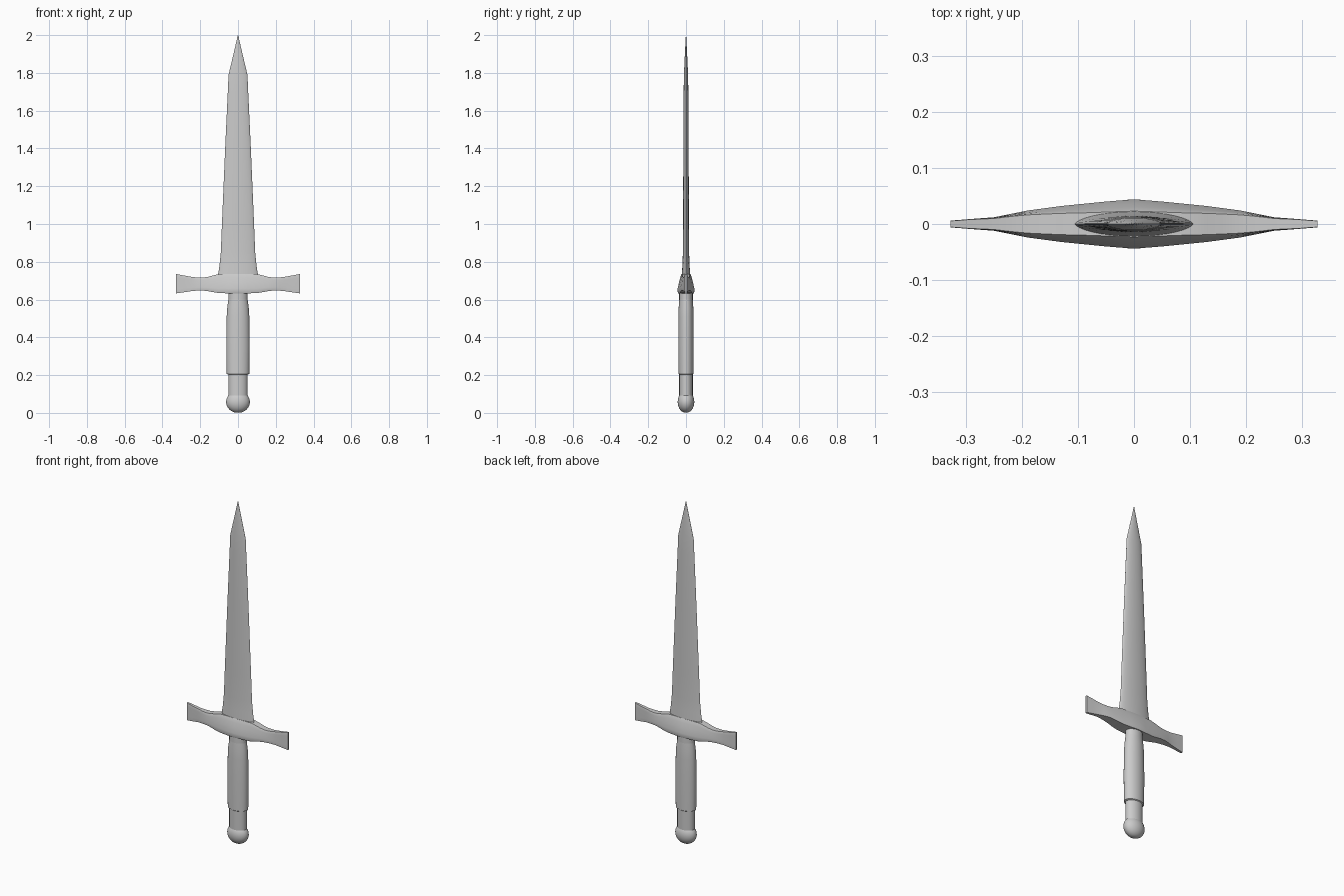
import bpy, bmesh, math

if "Cube" in bpy.data.objects:
    bpy.data.objects.remove(bpy.data.objects["Cube"])


def loft(name, rings, angle=35):
    """Skin a list of equally sized point rings and cap both ends."""
    bm = bmesh.new()
    vs = [[bm.verts.new(p) for p in ring] for ring in rings]
    n = len(rings[0])
    for a, b in zip(vs, vs[1:]):
        for i in range(n):
            j = (i + 1) % n
            bm.faces.new((a[i], a[j], b[j], b[i]))
    bm.faces.new(vs[0])
    bm.faces.new(vs[-1])
    bmesh.ops.remove_doubles(bm, verts=bm.verts, dist=1e-5)
    bmesh.ops.recalc_face_normals(bm, faces=bm.faces)
    me = bpy.data.meshes.new(name)
    bm.to_mesh(me)
    bm.free()
    ob = bpy.data.objects.new(name, me)
    bpy.context.collection.objects.link(ob)
    bpy.ops.object.select_all(action='DESELECT')
    ob.select_set(True)
    bpy.context.view_layer.objects.active = ob
    bpy.ops.object.shade_smooth_by_angle(angle=math.radians(angle))
    return ob


def oval(z, rx, ry, n=32, power=1.0):
    """Horizontal oval; power above 1 sharpens the two x edges."""
    ring = []
    for i in range(n):
        t = 2 * math.pi * i / n
        s = math.sin(t)
        ring.append((rx * math.cos(t), ry * math.copysign(abs(s) ** power, s), z))
    return ring


# Blade: lens section, flared at the base, tapering to a point
blade = [(0.70, 0.108, 0.023), (0.735, 0.105, 0.022), (0.78, 0.098, 0.019),
         (0.85, 0.091, 0.0165), (1.0, 0.085, 0.0155), (1.4, 0.068, 0.014),
         (1.70, 0.054, 0.0125), (1.79, 0.050, 0.011), (1.90, 0.024, 0.006),
         (2.0, 0.0008, 0.0008)]
loft("blade", [oval(z, rx, ry, power=1.25) for z, rx, ry in blade])

# Crossguard: (x, bottom z, top z, half depth, top-to-bottom depth ratio)
half = [(0.0, 0.633, 0.736, 0.044, 0.58), (0.05, 0.633, 0.736, 0.040, 0.59),
        (0.10, 0.634, 0.735, 0.035, 0.62), (0.13, 0.639, 0.728, 0.032, 0.66),
        (0.16, 0.645, 0.720, 0.028, 0.7), (0.19, 0.648, 0.716, 0.024, 0.75),
        (0.22, 0.647, 0.717, 0.018, 0.82), (0.25, 0.644, 0.721, 0.012, 0.9),
        (0.29, 0.638, 0.728, 0.009, 1.0), (0.327, 0.633, 0.735, 0.006, 1.0)]


def guard_section(x, z0, z1, d, r):
    side = [(d * 0.93, 0.0), (d, 0.08), (d, 0.25), (d * (0.65 + 0.35 * r), 0.55),
            (d * (0.3 + 0.7 * r), 0.8), (d * r, 0.95), (d * r * 0.9, 1.0)]
    pts = side + [(-y, t) for y, t in reversed(side)]
    return [(x, y, z0 + t * (z1 - z0)) for y, t in pts]


stations = [(-s[0],) + s[1:] for s in reversed(half[1:])] + half
loft("crossguard", [guard_section(*s) for s in stations], 40)

# Grip core and the thicker wrapped sleeve around it
loft("grip_core", [oval(z, 0.051, 0.036) for z in (0.08, 0.66)])
sleeve = [(0.203, 0.051, 0.036), (0.207, 0.060, 0.040), (0.36, 0.062, 0.041),
          (0.51, 0.060, 0.040), (0.555, 0.057, 0.039), (0.60, 0.051, 0.036)]
loft("grip_sleeve", [oval(z, rx, ry) for z, rx, ry in sleeve])

# Pommel: flattened ball
ball = [i * math.pi / 16 for i in range(17)]
loft("pommel", [oval(0.058 - 0.058 * math.cos(a), 0.063 * math.sin(a),
                     0.044 * math.sin(a)) for a in ball[1:-1]])
